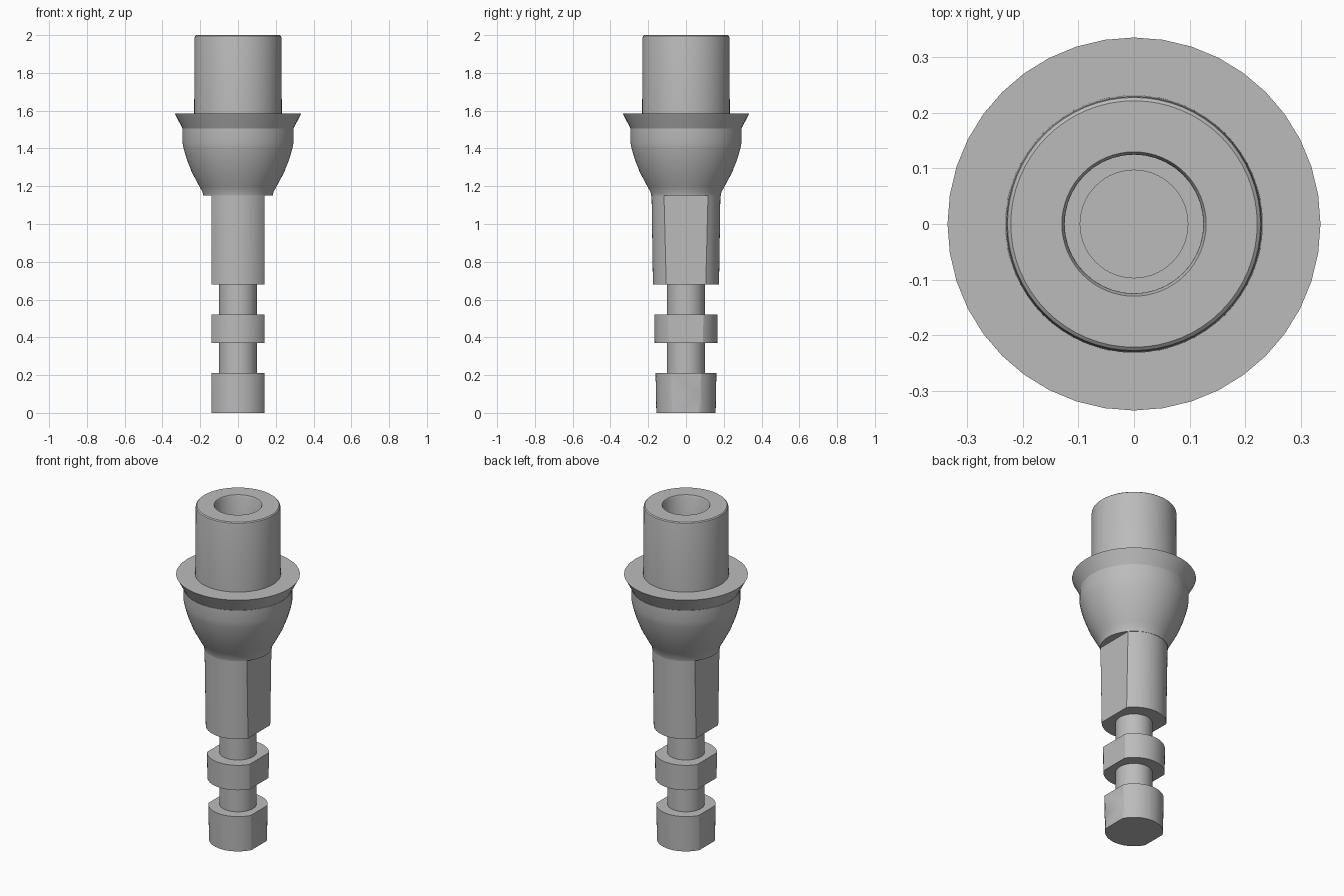
import bpy, bmesh, math
from mathutils import Vector

cube = bpy.data.objects.get("Cube")
if cube:
    bpy.data.objects.remove(cube, do_unlink=True)

GREY = (0.5, 0.5, 0.5, 1.0)
metal = bpy.data.materials.new("grey_metal")
metal.use_nodes = True
metal.diffuse_color = GREY
metal.node_tree.nodes["Principled BSDF"].inputs["Base Color"].default_value = GREY

FLAT = 0.14     # distance of the wrench flats from the axis


def lathe(name, profile, segments=64, closed=False, flats=False):
    """Spin an (r, z) profile around z; optionally slice flats on both sides."""
    bm = bmesh.new()
    verts = [bm.verts.new((r, 0, z)) for r, z in profile]
    edges = [bm.edges.new(pair) for pair in zip(verts, verts[1:])]
    if closed:
        edges.append(bm.edges.new((verts[-1], verts[0])))
    bmesh.ops.spin(bm, geom=verts + edges, axis=(0, 0, 1), cent=(0, 0, 0),
                   angle=math.tau, steps=segments, use_duplicate=False)
    bmesh.ops.remove_doubles(bm, verts=bm.verts[:], dist=1e-4)
    if flats:
        for side in (-1, 1):
            cut = bmesh.ops.bisect_plane(
                bm, geom=bm.verts[:] + bm.edges[:] + bm.faces[:],
                plane_co=Vector((side * FLAT, 0, 0)), plane_no=Vector((side, 0, 0)),
                clear_outer=True)
            rim = [e for e in cut["geom_cut"] if isinstance(e, bmesh.types.BMEdge)]
            bmesh.ops.contextual_create(bm, geom=rim)
    bmesh.ops.recalc_face_normals(bm, faces=bm.faces[:])
    mesh = bpy.data.meshes.new(name)
    bm.to_mesh(mesh)
    bm.free()
    mesh.materials.append(metal)
    obj = bpy.data.objects.new(name, mesh)
    bpy.context.collection.objects.link(obj)
    bpy.ops.object.select_all(action='DESELECT')
    obj.select_set(True)
    bpy.context.view_layer.objects.active = obj
    bpy.ops.object.shade_smooth_by_angle(angle=math.radians(30))
    return obj


# Lower stem: flattened foot and ring
lathe("foot", [(0, 0), (0.157, 0), (0.161, 0.21), (0, 0.21)], flats=True)
lathe("ring", [(0, 0.37), (0.166, 0.37), (0.168, 0.52), (0, 0.52)], flats=True)

# Round necks between the flattened parts
for name, low, high in (("lower_neck", 0.21, 0.37), ("upper_neck", 0.52, 0.68)):
    lathe(name, [(0, low), (0.1, low), (0.1, high), (0, high)])

# Flattened shaft with the narrow end of the bore
lathe("shaft", [(0, 0.68), (0.175, 0.68), (0.182, 1.15), (0.097, 1.15),
                (0.097, 0.8), (0, 0.8)], flats=True)

# Bell-shaped collar under the flange
lathe("collar", [(0.125, 1.15), (0.184, 1.15), (0.188, 1.17), (0.205, 1.2),
                 (0.245, 1.275), (0.272, 1.345), (0.288, 1.4), (0.295, 1.435),
                 (0.295, 1.505), (0.125, 1.505)], closed=True)

# Flared flange
lathe("flange", [(0.125, 1.505), (0.293, 1.505), (0.336, 1.586), (0.125, 1.586)],
      segments=40, closed=True)

# Hollow top post with softened rims
lathe("post", [(0.125, 1.586), (0.232, 1.586), (0.23, 1.985), (0.228, 1.995),
               (0.222, 2.0), (0.13, 2.0), (0.125, 1.99)], closed=True)
